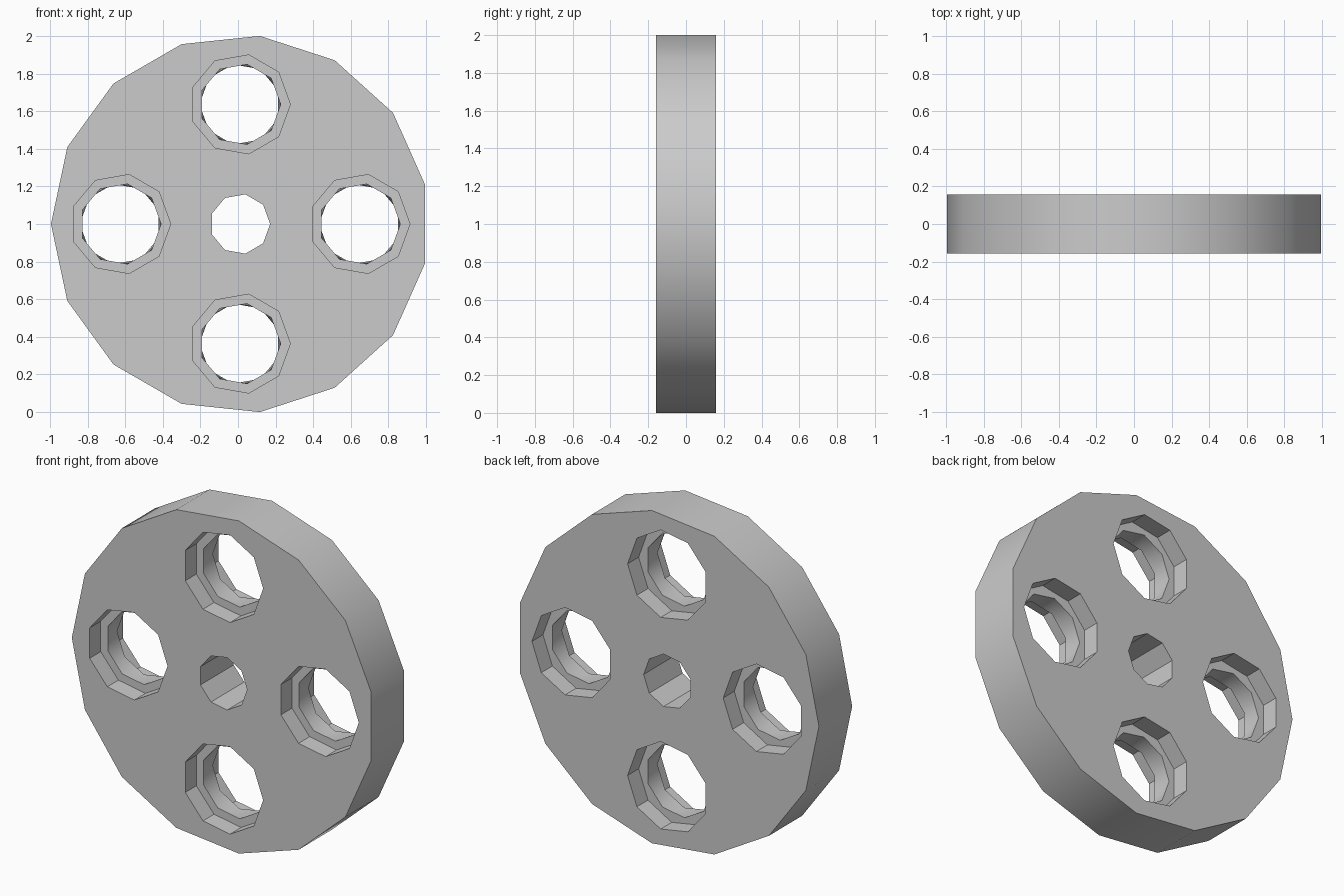
import bpy
import bmesh
from math import cos, sin, pi

default_cube = bpy.data.objects.get("Cube")
if default_cube:
    bpy.data.objects.remove(default_cube, do_unlink=True)

CENTER_X, CENTER_Z = 0.011, 1.0
HALF = 0.158          # half of the disc thickness
WEB = 0.053           # half of the thickness left between the counterbores
HOLE_SIDES = 9
RIM_R, BORE_R, HUB_R = 0.267, 0.216, 0.16
SPACING = 0.636       # hole distance from the hub

bm = bmesh.new()


def ring(x, z, y, radius, sides, start=0.0):
    """Regular polygon of vertices around the y axis."""
    angles = [start + 2 * pi * i / sides for i in range(sides)]
    return [bm.verts.new((x + radius * cos(a), y, z + radius * sin(a))) for a in angles]


def bridge(a, b, twisted=False):
    """Join two rings; a twisted pair gets a zigzag of triangles."""
    n = len(a)
    for i in range(n):
        j = (i + 1) % n
        if twisted:
            bm.faces.new((a[i], a[j], b[i]))
            bm.faces.new((a[j], b[j], b[i]))
        else:
            bm.faces.new((a[i], a[j], b[j], b[i]))


def loop_edges(r):
    return [bm.edges.get((r[i - 1], r[i])) for i in range(len(r))]


# Outer tread and hub hole
front_loops, back_loops = [], []
for radius, sides, start in ((1.0055, 15, pi), (HUB_R, HOLE_SIDES, 0)):
    front = ring(CENTER_X, CENTER_Z, -HALF, radius, sides, start)
    back = ring(CENTER_X, CENTER_Z, HALF, radius, sides, start)
    bridge(front, back)
    front_loops.append(front)
    back_loops.append(back)

# Four holes, counterbored from both sides, with a twisted bore between
for dx, dz in ((1, 0), (0, 1), (-1, 0), (0, -1)):
    x, z = CENTER_X + SPACING * dx, CENTER_Z + SPACING * dz
    front, front_floor, back_floor, back = [
        ring(x, z, y, RIM_R, HOLE_SIDES) for y in (-HALF, -WEB, WEB, HALF)]
    bore_front = ring(x, z, -WEB, BORE_R, HOLE_SIDES)
    bore_back = ring(x, z, WEB, BORE_R, HOLE_SIDES, pi / HOLE_SIDES)
    bridge(front, front_floor)
    bridge(front_floor, bore_front)
    bridge(bore_front, bore_back, twisted=True)
    bridge(back_floor, bore_back, twisted=True)
    bridge(back_floor, back)
    front_loops.append(front)
    back_loops.append(back)

# Flat front and back faces around the holes
for loops in (front_loops, back_loops):
    edges = [e for r in loops for e in loop_edges(r)]
    bmesh.ops.triangle_fill(bm, edges=edges, use_beauty=True)
bmesh.ops.recalc_face_normals(bm, faces=bm.faces[:])

mesh = bpy.data.meshes.new("wheel_disc")
bm.to_mesh(mesh)
bm.free()
wheel = bpy.data.objects.new("wheel_disc", mesh)
bpy.context.collection.objects.link(wheel)

# Plain grey material
grey = bpy.data.materials.new("plain_grey")
grey.use_nodes = True
colour = (0.6, 0.6, 0.6, 1)
grey.diffuse_color = colour
grey.node_tree.nodes["Principled BSDF"].inputs["Base Color"].default_value = colour
mesh.materials.append(grey)

bpy.context.view_layer.objects.active = wheel
wheel.select_set(True)
bpy.ops.object.shade_smooth_by_angle(angle=pi / 6)
